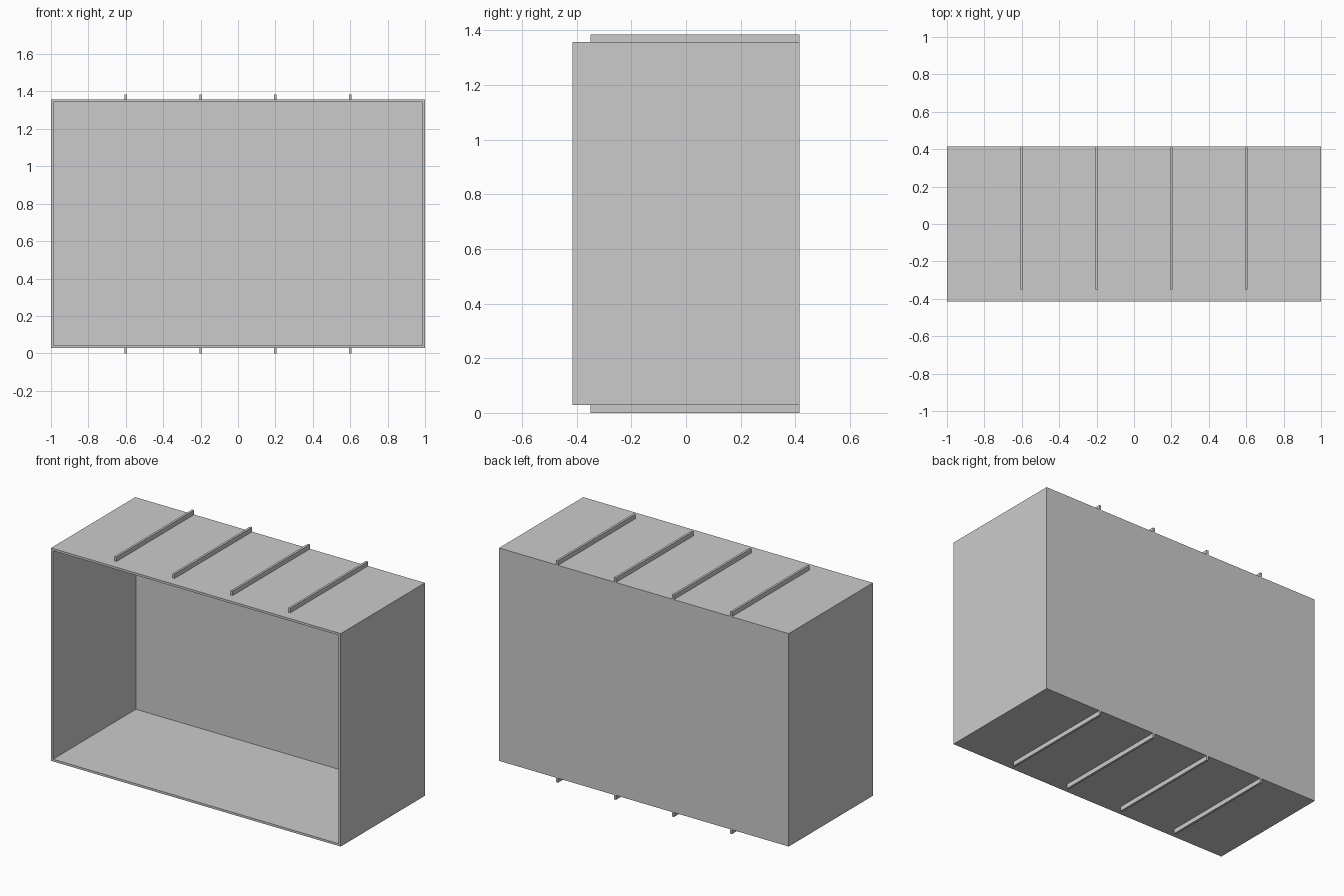
import bpy
import bmesh
from mathutils import Matrix, Vector

if "Cube" in bpy.data.objects:
    bpy.data.objects.remove(bpy.data.objects["Cube"], do_unlink=True)

HALF_X, HALF_Y = 1.0, 0.415
BOTTOM, TOP, HEIGHT = 0.028, 1.357, 1.385
WALL = 0.014
RIB_WIDTH, RIB_FRONT = 0.014, -0.35

grey = bpy.data.materials.new("light grey")
grey.use_nodes = True
colour = (0.6, 0.6, 0.6, 1.0)
grey.diffuse_color = colour
grey.node_tree.nodes["Principled BSDF"].inputs["Base Color"].default_value = colour


def box(name, low, high, open_front=False):
    """Box between two corners, optionally without its front face."""
    low, high = Vector(low), Vector(high)
    bm = bmesh.new()
    bmesh.ops.create_cube(
        bm, size=1,
        matrix=Matrix.Translation((low + high) / 2) @ Matrix.Diagonal((*(high - low), 1)))
    if open_front:
        bm.normal_update()
        front = [f for f in bm.faces if f.normal.y < -0.9]
        bmesh.ops.delete(bm, geom=front, context='FACES_ONLY')
    mesh = bpy.data.meshes.new(name)
    bm.to_mesh(mesh)
    bm.free()
    mesh.materials.append(grey)
    obj = bpy.data.objects.new(name, mesh)
    bpy.context.collection.objects.link(obj)
    return obj


# Open-fronted case with thin walls
case = box("case", (-HALF_X, -HALF_Y, BOTTOM), (HALF_X, HALF_Y, TOP), open_front=True)
walls = case.modifiers.new("walls", 'SOLIDIFY')
walls.thickness = WALL
walls.offset = -1
walls.use_even_offset = True

# Thin ribs running front to back on the top and underside
for i, x in enumerate((-0.6, -0.2, 0.2, 0.6), 1):
    for side, z0, z1 in (("top", TOP, HEIGHT), ("bottom", 0.0, BOTTOM)):
        box(f"{side}_rib_{i}",
            (x - RIB_WIDTH / 2, RIB_FRONT, z0),
            (x + RIB_WIDTH / 2, HALF_Y, z1))
